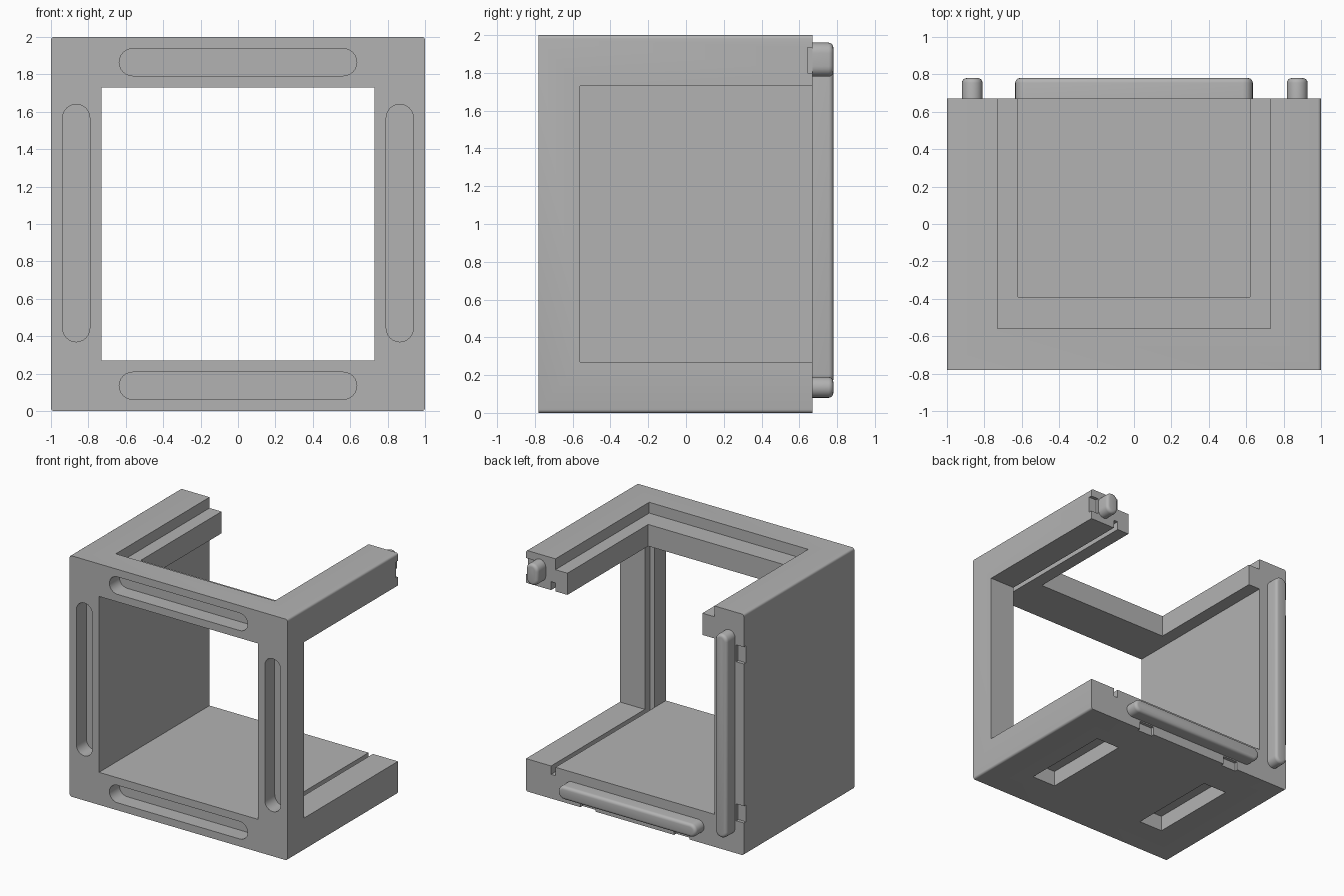
import bpy, bmesh, math

if "Cube" in bpy.data.objects:
    bpy.data.objects.remove(bpy.data.objects["Cube"], do_unlink=True)

grey = bpy.data.materials.new("plain_grey")
grey.use_nodes = True
colour = (0.45, 0.45, 0.45, 1)
grey.diffuse_color = colour
grey.node_tree.nodes["Principled BSDF"].inputs["Base Color"].default_value = colour


def finish(name, bm):
    bmesh.ops.recalc_face_normals(bm, faces=bm.faces)
    mesh = bpy.data.meshes.new(name)
    bm.to_mesh(mesh)
    bm.free()
    mesh.materials.append(grey)
    obj = bpy.data.objects.new(name, mesh)
    bpy.context.collection.objects.link(obj)
    return obj


def box(name, x, y, z, radius=0):
    """Box from three (low, high) ranges, optionally rounding the edges along y."""
    bm = bmesh.new()
    bmesh.ops.create_cube(bm, size=1)
    for v in bm.verts:
        for i, (low, high) in enumerate((x, y, z)):
            v.co[i] = low if v.co[i] < 0 else high
    if radius:
        edges = [e for e in bm.edges if abs(e.verts[0].co.y - e.verts[1].co.y) > 0.1]
        bmesh.ops.bevel(bm, geom=edges, offset=radius, segments=4, profile=0.5,
                        affect='EDGES')
    return finish(name, bm)


def capsule(name, cx, cz, length, width, y0, y1, upright=False, fillet=0):
    """Round-ended bar lying in the xz plane, extruded from y0 to y1."""
    bm = bmesh.new()
    r, half, steps = width / 2, (length - width) / 2, 12
    verts = []
    for side in (1, -1):
        for i in range(steps + 1):
            a = math.pi * (i / steps - 0.5)
            u, w = side * (half + r * math.cos(a)), side * r * math.sin(a)
            if upright:
                u, w = -w, u
            verts.append(bm.verts.new((cx + u, y0, cz + w)))
    face = bm.faces.new(verts)
    out = bmesh.ops.extrude_face_region(bm, geom=[face])["geom"]
    for v in out:
        if isinstance(v, bmesh.types.BMVert):
            v.co.y = y1
    if fillet:
        rim = [e for e in out if isinstance(e, bmesh.types.BMEdge)]
        bmesh.ops.bevel(bm, geom=rim, offset=fillet, segments=4, profile=0.5,
                        affect='EDGES')
    return finish(name, bm)


def cut(target, cutter):
    cutter.hide_render = True
    mod = target.modifiers.new("cut", 'BOOLEAN')
    mod.operation = 'DIFFERENCE'
    mod.solver = 'EXACT'
    mod.object = cutter
    bpy.context.view_layer.objects.active = target
    bpy.ops.object.modifier_apply(modifier=mod.name)
    bpy.data.objects.remove(cutter, do_unlink=True)


FRONT, BACK, PAST = -0.78, 0.67, 1.2
IN = 0.73                      # half width of the opening
LOW, HIGH = 0.27, 1.73         # floor and ceiling of the opening

body = box("frame_body", (-1, 1), (FRONT, BACK), (0, 2), radius=0.018)

# Through opening, open side, stepped open top
cut(body, box("tunnel", (-IN, IN), (-PAST, PAST), (LOW, HIGH)))
cut(body, box("side_opening", (0.5, PAST), (-0.56, PAST), (LOW, HIGH)))
cut(body, box("top_recess", (-IN, IN), (-0.56, PAST), (1.91, 2.3)))
cut(body, box("top_opening", (-0.62, 0.62), (-0.39, PAST), (1.5, 2.2)))

# Panel groove around the side opening
cut(body, box("panel_groove", (IN, 0.77), (-0.63, PAST), (LOW - 0.07, HIGH + 0.07)))

# Four round-ended slots in the front
for s in (-1, 1):
    cut(body, capsule("slot", 0, 1 + s * 0.865, 1.27, 0.145, -1, FRONT + 0.13))
    cut(body, capsule("slot", s * 0.865, 1.005, 1.27, 0.145, -1, FRONT + 0.13, True))

# Pockets underneath and small notches along the back rim
for s in (-1, 1):
    cut(body, box("pocket", sorted((s * 0.44, s * 0.66)), (-0.45, 0.335), (-0.2, 0.13)))
    cut(body, box("notch", sorted((s * 0.36, s * 0.5)), (BACK - 0.027, PAST), (-0.2, 0.07)))
    mid = 1 + s * 0.66
    cut(body, box("notch", (-PAST, -0.93), (BACK - 0.027, PAST), (mid - 0.07, mid + 0.07)))
cut(body, box("notch", (0.93, PAST), (BACK - 0.027, PAST), (1.8, 1.935)))

# Rounded locating pins on the back
start, tip = BACK - 0.04, 0.78
pins = [
    capsule("bottom_pin", 0, 0.135, 1.27, 0.11, start, tip, fillet=0.025),
    capsule("wall_pin", -0.865, 0.995, 1.69, 0.11, start, tip, True, fillet=0.025),
    capsule("arm_pin", 0.873, 1.87, 0.18, 0.11, start, tip, True, fillet=0.025),
]

for obj in [body] + pins:
    bpy.ops.object.select_all(action='DESELECT')
    obj.select_set(True)
    bpy.context.view_layer.objects.active = obj
    bpy.ops.object.shade_smooth_by_angle()
